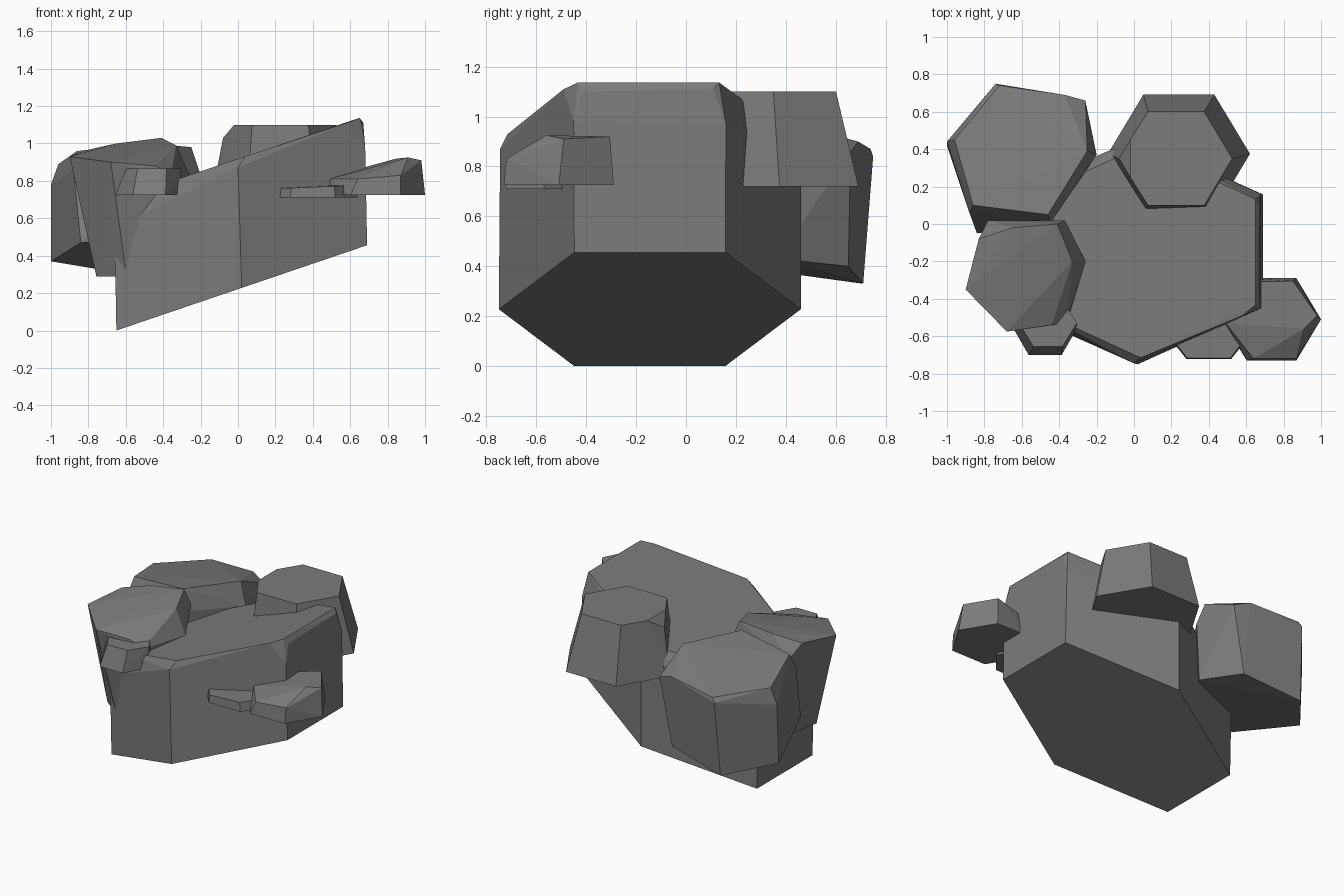
import bpy, bmesh, math

stone = bpy.data.materials.new("grey stone")
stone.diffuse_color = (0.2, 0.2, 0.2, 1)


def hexagon(cx, cy, rx, ry, z, start=0, slope=(0, 0)):
    """Six points of a stretched hexagon on a plane that may be tilted."""
    pts = []
    for k in range(6):
        a = math.radians(start + 60 * k)
        dx, dy = rx * math.cos(a), ry * math.sin(a)
        pts.append((cx + dx, cy + dy, z + slope[0] * dx + slope[1] * dy))
    return pts


def rock(name, *rings):
    """A faceted stone: the convex hull of its stacked rings."""
    bm = bmesh.new()
    for ring in rings:
        for p in ring:
            bm.verts.new(p)
    bmesh.ops.convex_hull(bm, input=bm.verts[:])
    bmesh.ops.delete(bm, geom=[v for v in bm.verts if not v.link_faces], context='VERTS')
    bmesh.ops.dissolve_limit(bm, angle_limit=math.radians(2),
                             verts=bm.verts[:], edges=bm.edges[:])
    bmesh.ops.recalc_face_normals(bm, faces=bm.faces[:])
    mesh = bpy.data.meshes.new(name)
    bm.to_mesh(mesh)
    bm.free()
    mesh.materials.append(stone)
    ob = bpy.data.objects.new(name, mesh)
    bpy.context.collection.objects.link(ob)
    return ob


# Large tilted centre stone: base, shoulder, chamfered top
rock("main_rock",
     hexagon(0.02, -0.145, 0.774, 0.605, 0.228, 30, (0.34, 0)),
     [(0.68, 0.16, 0.97), (0.68, -0.45, 0.98), (0.0, -0.745, 0.87),
      (-0.66, -0.45, 0.55), (-0.66, 0.16, 0.55), (0.02, 0.46, 0.86)],
     hexagon(0.035, -0.15, 0.71, 0.565, 0.93, 30, (0.336, 0)),
     [(0.67, 0.11, 1.11), (0.67, -0.41, 1.10), (0.58, -0.49, 1.11)])

# Big stone at the back left
rock("back_left_rock",
     [(-1.0, 0.42, 0.37), (-0.76, 0.71, 0.33), (-0.35, 0.65, 0.40),
      (-0.22, 0.37, 0.43), (-0.46, 0.0, 0.48), (-0.84, -0.05, 0.47)],
     [(-1.0, 0.44, 0.78), (-0.74, 0.75, 0.84), (-0.26, 0.66, 0.86),
      (-0.2, 0.37, 0.83), (-0.45, 0.0, 0.86), (-0.88, 0.06, 0.86)],
     [(-0.96, 0.45, 0.89), (-0.72, 0.74, 0.87), (-0.37, 0.69, 0.90),
      (-0.25, 0.39, 0.98), (-0.46, 0.05, 1.0), (-0.86, 0.10, 0.96)])

# Stone at the front left, narrower towards its base
rock("front_left_rock",
     hexagon(-0.56, -0.27, 0.21, 0.2, 0.29, 20),
     [(-0.78, 0.02, 0.85), (-0.37, 0.02, 0.93), (-0.26, -0.2, 0.83), (-0.36, -0.53, 0.83)],
     [(-0.9, -0.35, 0.93), (-0.83, -0.08, 0.96), (-0.65, -0.02, 1.0), (-0.41, 0.0, 1.03),
      (-0.33, -0.2, 0.99), (-0.44, -0.54, 0.88), (-0.68, -0.575, 0.9)])

# Back stone: tapered six-sided block with one clipped corner
rock("back_rock",
     hexagon(0.24, 0.375, 0.38, 0.365, 0.72),
     hexagon(0.225, 0.35, 0.3, 0.29, 1.10)[:3],
     hexagon(0.225, 0.35, 0.3, 0.29, 1.10)[4:],
     [(-0.08, 0.35, 1.03), (-0.02, 0.25, 1.10), (-0.02, 0.45, 1.10)])

# Small stones set into the sides
rock("right_rock",
     hexagon(0.735, -0.51, 0.265, 0.255, 0.725),
     [(0.85, -0.305, 0.92), (0.98, -0.49, 0.91), (0.91, -0.56, 0.925),
      (0.87, -0.72, 0.83), (0.64, -0.72, 0.81), (0.49, -0.53, 0.81), (0.63, -0.31, 0.86)])
rock("right_pebble",
     hexagon(0.40, -0.57, 0.24, 0.175, 0.71),
     hexagon(0.40, -0.57, 0.23, 0.17, 0.77, slope=(0.04, 0.02)))
rock("left_pebble",
     hexagon(-0.475, -0.55, 0.175, 0.175, 0.725),
     hexagon(-0.46, -0.53, 0.155, 0.145, 0.865))
